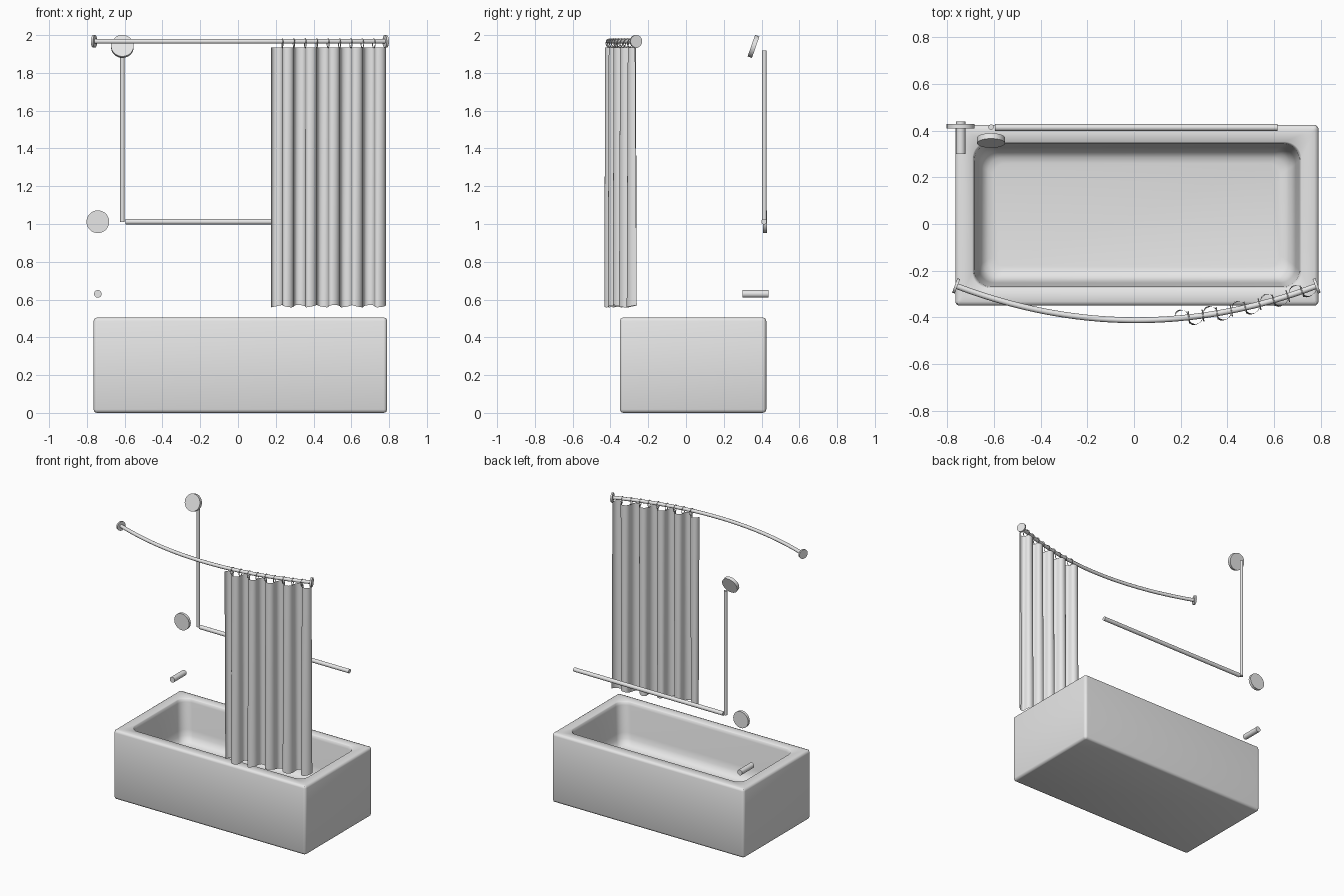
import bpy, bmesh, math
from mathutils import Vector

cube = bpy.data.objects.get("Cube")
if cube:
    bpy.data.objects.remove(cube)

GREY = (0.8, 0.8, 0.8, 1.0)
mat = bpy.data.materials.new("light grey")
mat.use_nodes = True
mat.diffuse_color = GREY
mat.node_tree.nodes["Principled BSDF"].inputs["Base Color"].default_value = GREY


def finish(obj, angle=40):
    """Give an object the shared material and smooth shading with sharp edges."""
    obj.data.materials.clear()
    obj.data.materials.append(mat)
    bpy.ops.object.select_all(action="DESELECT")
    obj.select_set(True)
    bpy.context.view_layer.objects.active = obj
    bpy.ops.object.shade_smooth_by_angle(angle=math.radians(angle))
    return obj


def from_bmesh(name, bm, angle=40):
    mesh = bpy.data.meshes.new(name)
    bm.to_mesh(mesh)
    bm.free()
    obj = bpy.data.objects.new(name, mesh)
    bpy.context.collection.objects.link(obj)
    return finish(obj, angle)


def cylinder(name, start, end, radius, sides=32):
    a, b = Vector(start), Vector(end)
    axis = b - a
    bpy.ops.mesh.primitive_cylinder_add(
        vertices=sides, radius=radius, depth=axis.length, location=(a + b) / 2,
        rotation=axis.to_track_quat("Z", "Y").to_euler())
    obj = bpy.context.object
    obj.name = name
    return finish(obj)


# Bathtub: rounded rectangles lofted up the outside, over the rim and into the basin
X0, X1, Y0, Y1 = -0.765, 0.79, -0.35, 0.425


def rounded_rect(inset, z, r, steps=8):
    points = []
    for i, (sx, sy) in enumerate([(1, 1), (-1, 1), (-1, -1), (1, -1)]):
        cx = X1 - inset - r if sx > 0 else X0 + inset + r
        cy = Y1 - inset - r if sy > 0 else Y0 + inset + r
        for k in range(steps + 1):
            a = math.pi / 2 * (i + k / steps)
            points.append((cx + r * math.cos(a), cy + r * math.sin(a), z))
    return points


# (inset, height, corner radius)
tub_profile = [
    (0.018, 0.0, 0.004), (0.005, 0.005, 0.015), (0, 0.018, 0.02),
    (0, 0.487, 0.02), (0.005, 0.5, 0.015), (0.018, 0.505, 0.006),
    (0.073, 0.505, 0.07), (0.078, 0.5, 0.07), (0.082, 0.48, 0.07),
    (0.098, 0.29, 0.07), (0.105, 0.25, 0.07), (0.12, 0.22, 0.065),
    (0.14, 0.206, 0.06), (0.165, 0.2, 0.05)]
bm = bmesh.new()
rings = [[bm.verts.new(p) for p in rounded_rect(*row)] for row in tub_profile]
for low, high in zip(rings, rings[1:]):
    for i in range(len(low)):
        j = (i + 1) % len(low)
        bm.faces.new((low[i], low[j], high[j], high[i]))
bm.faces.new(rings[0][::-1])
bm.faces.new(rings[-1])
from_bmesh("bathtub", bm, 50)

# Bowed curtain rod with a round flange at each end
ROD_Z, ROD_MID, ROD_HALF = 1.967, 0.01, 0.772


def rod_y(x):
    return -0.412 + 0.147 * ((x - ROD_MID) / ROD_HALF) ** 2


curve = bpy.data.curves.new("curtain_rod", "CURVE")
curve.dimensions = "3D"
curve.bevel_depth = 0.0125
curve.bevel_resolution = 4
curve.use_fill_caps = True
spline = curve.splines.new("POLY")
SEGMENTS = 40
spline.points.add(SEGMENTS)
for i, point in enumerate(spline.points):
    x = ROD_MID + ROD_HALF * (2 * i / SEGMENTS - 1)
    point.co = (x, rod_y(x), ROD_Z, 1)
rod = bpy.data.objects.new("curtain_rod", curve)
bpy.context.collection.objects.link(rod)
bpy.ops.object.select_all(action="DESELECT")
rod.select_set(True)
bpy.context.view_layer.objects.active = rod
bpy.ops.object.convert(target="MESH")
finish(bpy.context.object)

for side, name in ((-1, "rod_flange_right"), (1, "rod_flange_left")):
    x = ROD_MID + side * ROD_HALF
    tilt = Vector((side, 0.37, 0)).normalized() * 0.006
    centre = Vector((x, rod_y(x), ROD_Z))
    cylinder(name, centre - tilt, centre + tilt, 0.033)

# Pleated curtain following the rod, with a slightly wavy hem
LEFT, RIGHT, TOP, BOTTOM = 0.175, 0.782, 1.935, 0.565
PERIOD = 0.122
COLUMNS, ROWS = 120, 8
bm = bmesh.new()
grid = []
for r in range(ROWS + 1):
    t = r / ROWS
    row = []
    for c in range(COLUMNS + 1):
        x = LEFT + (RIGHT - LEFT) * c / COLUMNS
        phase = 2 * math.pi * (x - 0.205) / PERIOD
        y = rod_y(x) + (0.032 + 0.004 * t) * math.cos(phase + 0.25 * t)
        sway = 0.008 * math.sin(2 * phase)
        z = TOP + (BOTTOM - TOP) * t + 0.006 * t * math.sin(phase * 1.3)
        row.append(bm.verts.new((x + sway, y, z)))
    grid.append(row)
for a, b in zip(grid, grid[1:]):
    for c in range(COLUMNS):
        bm.faces.new((b[c], b[c + 1], a[c + 1], a[c]))
from_bmesh("shower_curtain", bm, 80)

# Curtain rings around the rod
for i in range(10):
    x = 0.235 + 0.0605 * i
    slope = 2 * 0.147 * (x - ROD_MID) / ROD_HALF ** 2
    bpy.ops.mesh.primitive_torus_add(
        major_segments=24, minor_segments=8, major_radius=0.024, minor_radius=0.0025,
        location=(x, rod_y(x), ROD_Z - 0.01),
        rotation=Vector((1, slope, 0)).to_track_quat("Z", "Y").to_euler())
    bpy.context.object.name = f"curtain_ring_{i + 1}"
    finish(bpy.context.object)

# Shower riser, tilted shower head, wall rail, control disc and spout
cylinder("shower_riser", (-0.612, 0.415, 1.01), (-0.612, 0.415, 1.918), 0.0115)
cylinder("shower_head", (-0.612, 0.369, 1.936), (-0.612, 0.346, 1.944), 0.06, 48)
cylinder("wall_rail", (-0.595, 0.413, 1.012), (0.615, 0.413, 1.012), 0.0145)
cylinder("control_disc", (-0.742, 0.408, 1.012), (-0.742, 0.428, 1.012), 0.06, 48)
cylinder("tub_spout", (-0.742, 0.299, 0.63), (-0.742, 0.438, 0.63), 0.02)
